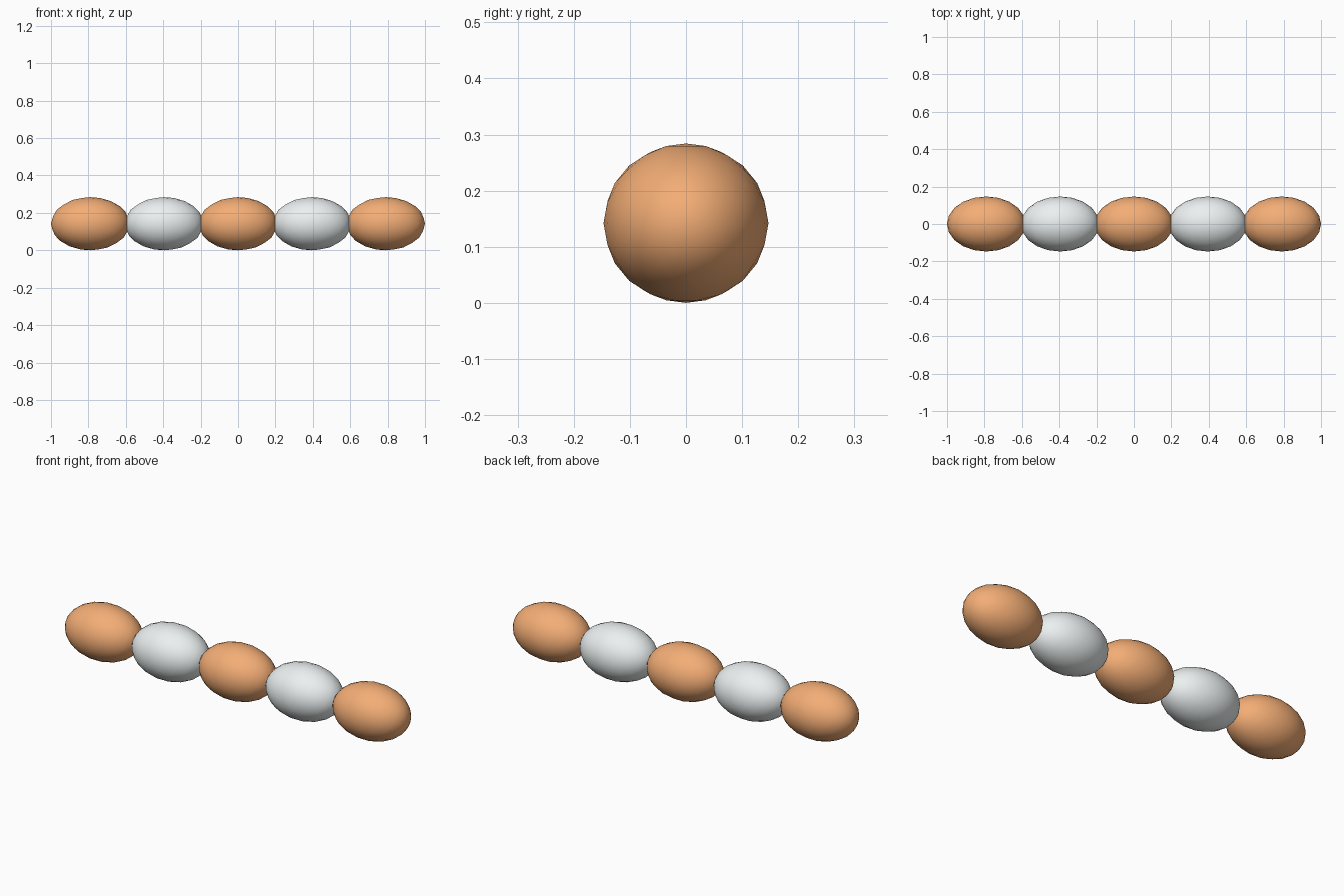
import bpy

if "Cube" in bpy.data.objects:
    bpy.data.objects.remove(bpy.data.objects["Cube"])

def material(name, color):
    m = bpy.data.materials.new(name)
    m.diffuse_color = color
    m.use_nodes = True
    m.node_tree.nodes["Principled BSDF"].inputs["Base Color"].default_value = m.diffuse_color
    return m

orange = material("orange", (0.90, 0.42, 0.18, 1))
pale = material("pale_grey", (0.83, 0.87, 0.87, 1))

# Row of five touching elongated beads, alternating colours
SPACING, HALF_LENGTH = 0.395, 0.21
for i in range(5):
    bpy.ops.mesh.primitive_ico_sphere_add(
        subdivisions=3, radius=1, location=((i - 2) * SPACING, 0, 0.142))
    bead = bpy.context.object
    bead.name = f"bead_{i + 1}"
    bead.scale = (HALF_LENGTH, 0.147, 0.142)
    bpy.ops.object.transform_apply(location=False, rotation=False, scale=True)
    bead.data.materials.append(pale if i % 2 else orange)
    bpy.ops.object.shade_smooth()
